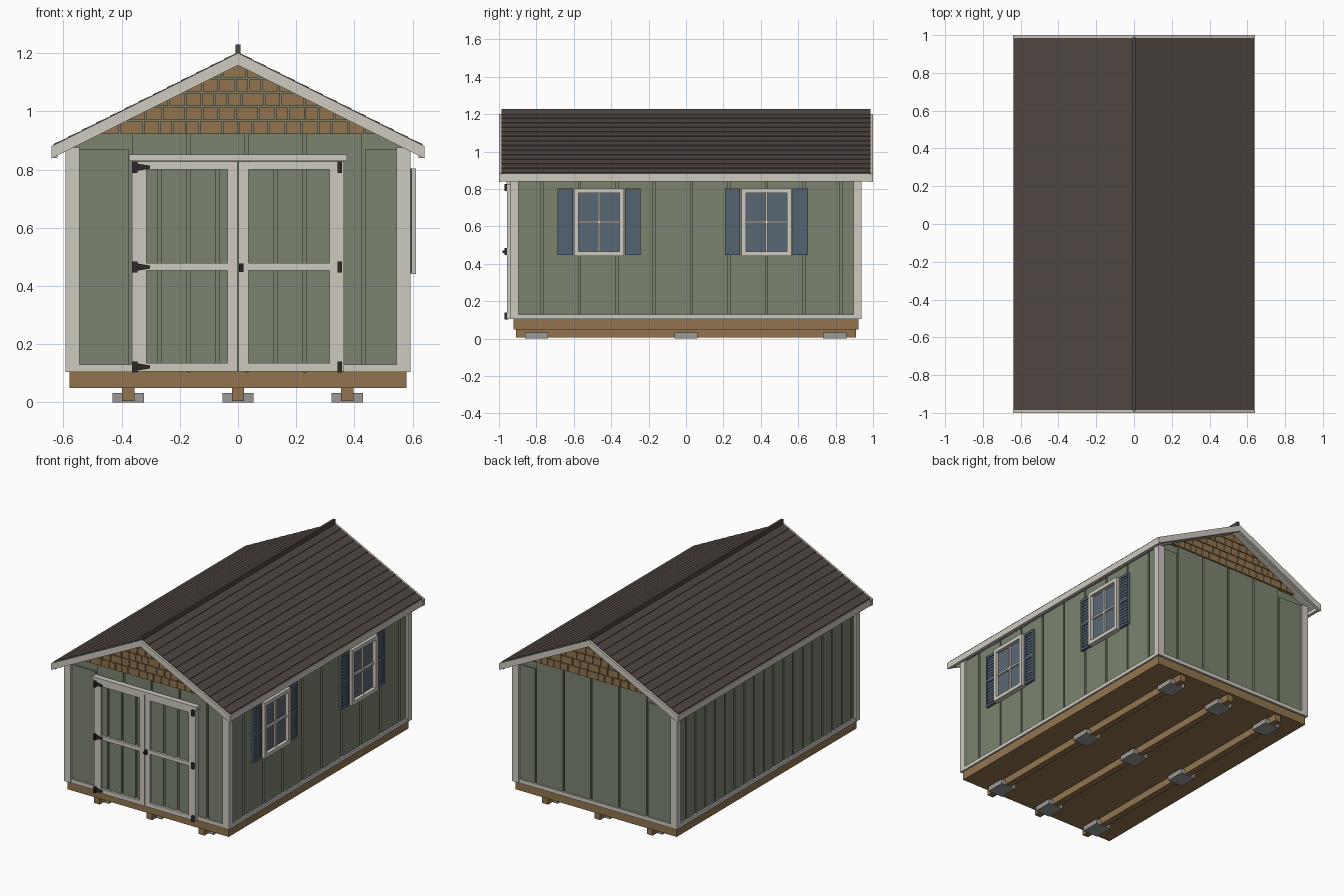
import bpy, bmesh, math, random
from mathutils import Vector

if "Cube" in bpy.data.objects:
    bpy.data.objects.remove(bpy.data.objects["Cube"])

random.seed(4)


def material(name, r, g, b):
    m = bpy.data.materials.new(name)
    lin = [((c / 255 + 0.055) / 1.055) ** 2.4 for c in (r, g, b)]
    m.diffuse_color = (*lin, 1)
    m.use_nodes = True
    m.node_tree.nodes["Principled BSDF"].inputs["Base Color"].default_value = m.diffuse_color
    return m


GREEN = material("sage green", 123, 132, 111)
TRIM = material("off white trim", 206, 202, 192)
WOOD = material("brown wood", 146, 116, 80)
ROOF = material("dark brown roofing", 79, 70, 65)
BLUE = material("slate blue", 84, 100, 114)
GLASS = material("window glass", 90, 104, 116)
IRON = material("black iron", 48, 43, 41)
STONE = material("grey concrete", 155, 154, 150)


def finish(name, bm, mat):
    bmesh.ops.recalc_face_normals(bm, faces=bm.faces)
    me = bpy.data.meshes.new(name)
    bm.to_mesh(me)
    bm.free()
    me.materials.append(mat)
    ob = bpy.data.objects.new(name, me)
    bpy.context.collection.objects.link(ob)
    return ob


def add_box(bm, x0, x1, y0, y1, z0, z1):
    vs = bmesh.ops.create_cube(bm, size=1)["verts"]
    for v in vs:
        v.co = ((x0 + x1) / 2 + v.co.x * (x1 - x0),
                (y0 + y1) / 2 + v.co.y * (y1 - y0),
                (z0 + z1) / 2 + v.co.z * (z1 - z0))


def boxes(name, items, mat):
    bm = bmesh.new()
    for b in items:
        add_box(bm, *b)
    return finish(name, bm, mat)


def prism(name, profile, y0, y1, mat):
    """Extrude an (x, z) outline along y."""
    bm = bmesh.new()
    f = bm.faces.new([bm.verts.new((x, y0, z)) for x, z in profile])
    ext = bmesh.ops.extrude_face_region(bm, geom=[f])["geom"]
    bmesh.ops.translate(bm, vec=(0, y1 - y0, 0),
                        verts=[v for v in ext if isinstance(v, bmesh.types.BMVert)])
    return finish(name, bm, mat)


def spans(lo, hi, start, step, gap=0.012):
    """Board extents between evenly spaced grooves."""
    cuts = [start + step * i for i in range(-20, 21)]
    cuts = [c for c in cuts if lo + 0.01 < c < hi - 0.01]
    a = [lo] + [c + gap / 2 for c in cuts]
    b = [c - gap / 2 for c in cuts] + [hi]
    return list(zip(a, b))


def slope(x, top):
    return top - 0.5 * abs(x)


# Foundation: blocks, skids and floor frame
SKIDS = (-0.377, 0, 0.375)
boxes("foundation_blocks", [(x - 0.054, x + 0.054, y - 0.062, y + 0.062, 0, 0.032)
                            for x in SKIDS for y in (-0.8, 0, 0.795)], STONE)
boxes("skids", [(x - 0.021, x + 0.021, -0.91, 0.91, 0.005, 0.052) for x in SKIDS], WOOD)
boxes("floor_frame", [(-0.579, 0.579, -0.922, 0.922, 0.05, 0.105)], WOOD)

# Wall core with gables, and grooved siding boards on its four sides
prism("wall_core", [(-0.57, 0.105), (0.57, 0.105), (0.57, 0.88), (0, 1.165), (-0.57, 0.88)],
      -0.915, 0.915, GREEN)
for name, y0, y1 in (("front_siding", -0.926, -0.914), ("back_siding", 0.914, 0.926)):
    boxes(name, [(a, b, y0, y1, 0.105, 0.925 if max(abs(a), abs(b)) < 0.47 else 0.87)
                 for a, b in spans(-0.58, 0.58, 0.03, 0.2)], GREEN)
for name, x0, x1, step in (("right_siding", 0.569, 0.58, 0.2), ("left_siding", -0.58, -0.569, 0.1)):
    boxes(name, [(x0, x1, a, b, 0.105, 0.87) for a, b in spans(-0.92, 0.92, 0.03, step)], GREEN)

# Corner posts and base trim
corners = []
for s in (-1, 1):
    for t in (-1, 1):
        corners.append((*sorted((s * 0.545, s * 0.592)), *sorted((t * 0.92, t * 0.937)), 0.105, 0.875))
        corners.append((*sorted((s * 0.575, s * 0.592)), *sorted((t * 0.895, t * 0.93)), 0.105, 0.875))
boxes("corner_trim", corners, TRIM)
boxes("base_trim",
      [(*sorted((s * 0.575, s * 0.59)), -0.9, 0.9, 0.105, 0.128) for s in (-1, 1)]
      + [(-0.55, 0.55, 0.92, 0.935, 0.105, 0.13), (-0.55, -0.36, -0.935, -0.92, 0.105, 0.13),
         (0.36, 0.55, -0.935, -0.92, 0.105, 0.13)], TRIM)

# Gable shingles in staggered courses, trimmed to the roof slopes
for name, y0, y1 in (("front_gable_shingles", -0.936, -0.913), ("back_gable_shingles", 0.913, 0.936)):
    bm = bmesh.new()
    for row in range(5):
        z = 0.922 + row * 0.0485
        x = -0.54 + random.uniform(0, 0.05)
        while x < 0.54:
            w = random.choice((0.04, 0.052, 0.052, 0.075))
            add_box(bm, x, x + w, y0, y1, z, z + 0.044)
            x += w + 0.005
    for s in (-1, 1):
        bmesh.ops.bisect_plane(bm, geom=bm.verts[:] + bm.edges[:] + bm.faces[:],
                               plane_co=(0, 0, 1.165), plane_no=(s * 0.5, 0, 1), clear_outer=True)
    finish(name, bm, WOOD)

# Roof: stepped shingle courses, soffit, eave fascia and rake boards
COURSES, EDGE = 13, 0.634
for s, side in ((-1, "left"), (1, "right")):
    top = []
    for i in range(COURSES):
        a, b = EDGE * i / COURSES, EDGE * (i + 1) / COURSES
        top += [(s * a, slope(a, 1.202)), (s * b, slope(b, 1.205))]
    prism(side + "_roof", top + [(s * EDGE, slope(EDGE, 1.19)), (0, 1.19)], -0.986, 0.986, ROOF)
    prism(side + "_soffit", [(0, 1.192), (s * 0.63, slope(0.63, 1.192)),
                             (s * 0.63, slope(0.63, 1.172)), (0, 1.172)], -0.984, 0.984, TRIM)
    boxes(side + "_fascia", [(*sorted((s * 0.62, s * 0.64)), -0.985, 0.985, 0.84, 0.881)], TRIM)
    for t, end in ((-1, "front"), (1, "back")):
        y0, y1 = sorted((t * 0.98, t * 1.0))
        prism(f"{end}_{side}_rake", [(0, 1.2), (s * 0.641, slope(0.641, 1.2)),
                                     (s * 0.641, slope(0.641, 1.158)), (0, 1.158)], y0, y1, TRIM)
boxes("ridge_cap", [(-0.008, 0.008, -0.987, 0.987, 1.19, 1.229)], ROOF)

# Double doors with grooved panels, stiles, rails and header
door = [(a, b, -0.942, -0.92, 0.107, 0.828)
        for lo, hi in ((-0.36, -0.002), (0.002, 0.36)) for a, b in spans(lo, hi, 0.03, 0.1)]
boxes("door_panels", door, GREEN)
boxes("door_backing", [(-0.36, 0.36, -0.934, -0.92, 0.107, 0.828)], GREEN)
frame = []
for s in (-1, 1):
    frame += [(*sorted((s * 0.315, s * 0.364)), -0.956, -0.92, 0.107, 0.828),
              (*sorted((s * 0.002, s * 0.036)), -0.956, -0.92, 0.107, 0.828)]
    frame += [(*sorted((s * 0.03, s * 0.32)), -0.956, -0.92, z0, z1)
              for z0, z1 in ((0.107, 0.135), (0.454, 0.479), (0.8, 0.828))]
boxes("door_frames", frame, TRIM)
boxes("door_header", [(-0.375, 0.375, -0.96, -0.92, 0.83, 0.851)], TRIM)

# Hinges: plates on both sides, tapered straps, and the door handle
bm = bmesh.new()
for z in (0.122, 0.465, 0.808):
    for x in (-0.354, 0.35):
        add_box(bm, x - 0.008, x + 0.008, -0.97, -0.95, z - 0.019, z + 0.019)
    strap = [(-0.35, 0.013), (-0.302, 0.005), (-0.302, -0.005), (-0.35, -0.013)]
    near = [bm.verts.new((x, -0.963, z + dz)) for x, dz in strap]
    far = [bm.verts.new((x, -0.954, z + dz)) for x, dz in strap]
    bm.faces.new(near)
    bm.faces.new(far)
    for i in range(4):
        j = (i + 1) % 4
        bm.faces.new((near[i], near[j], far[j], far[i]))
finish("hinges", bm, IRON)
boxes("door_handle", [(0.003, 0.019, -0.966, -0.95, 0.448, 0.478),
                      (0.005, 0.015, -0.98, -0.96, 0.458, 0.47)], IRON)

# Two windows with muntins and louvred shutters on the right wall
for c, name in ((-0.465, "front"), (0.43, "rear")):
    boxes(name + "_window_glass", [(0.575, 0.589, c - 0.12, c + 0.12, 0.46, 0.79)], GLASS)
    boxes(name + "_window_frame",
          [(0.575, 0.612, c + s * 0.122 - 0.012, c + s * 0.122 + 0.012, 0.442, 0.803) for s in (-1, 1)]
          + [(0.575, 0.612, c - 0.115, c + 0.115, z, z + 0.024) for z in (0.442, 0.779)]
          + [(0.575, 0.6, c - 0.006, c + 0.006, 0.46, 0.79),
             (0.575, 0.6, c - 0.115, c + 0.115, 0.618, 0.63)], TRIM)
    shutter = []
    for s in (-1, 1):
        m = c + s * 0.181
        shutter += [(0.575, 0.59, m - 0.041, m + 0.041, 0.446, 0.802)]
        shutter += [(0.58, 0.597, m + d - 0.006, m + d + 0.006, 0.446, 0.802) for d in (-0.035, 0.035)]
        shutter += [(0.58, 0.597, m - 0.03, m + 0.03, z, z + 0.016) for z in (0.446, 0.616, 0.786)]
        shutter += [(0.58, 0.594, m - 0.03, m + 0.03, 0.47 + k * 0.02, 0.482 + k * 0.02)
                    for k in range(16)]
    boxes(name + "_window_shutters", shutter, BLUE)
